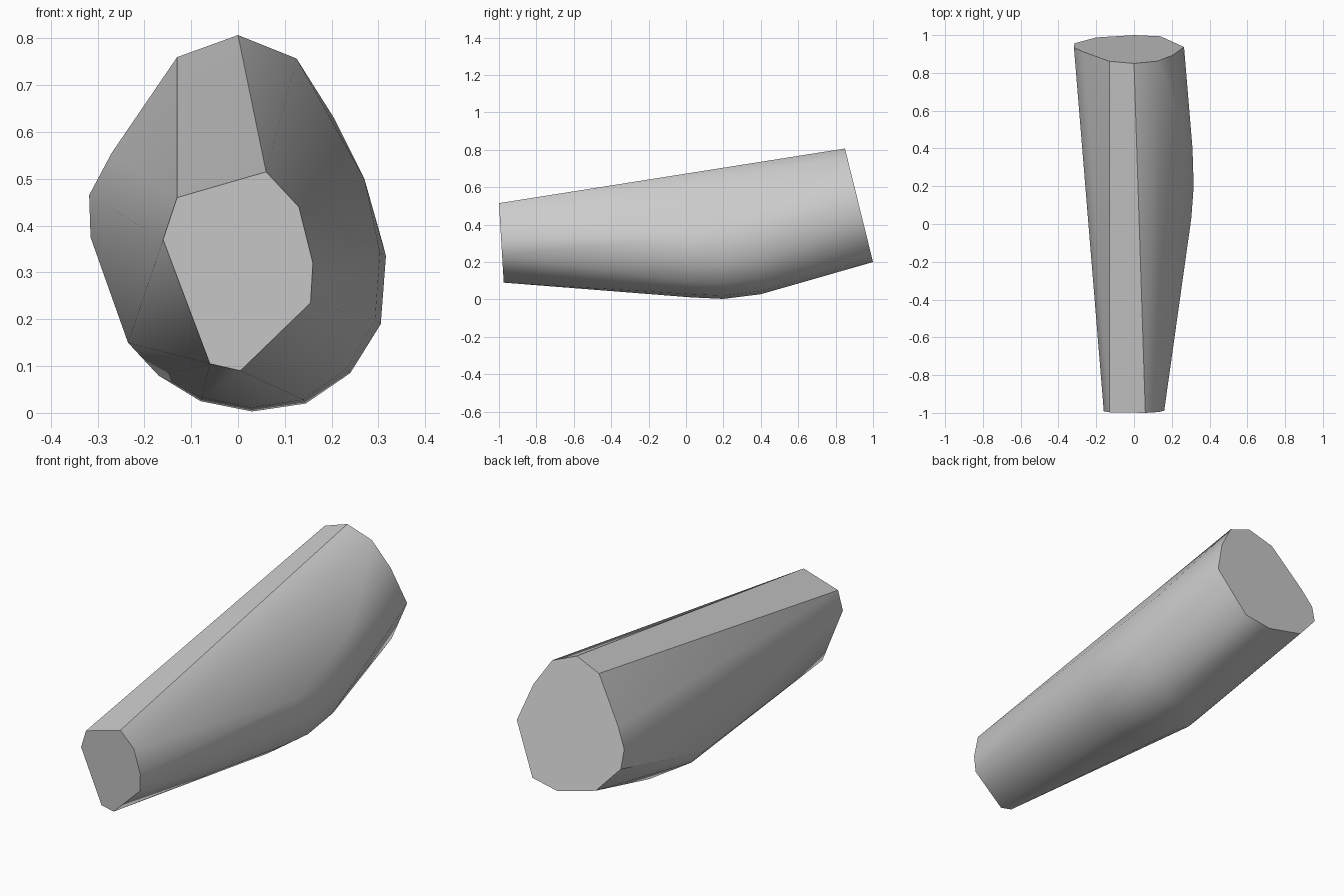
import bpy
import bmesh
import math

cube = bpy.data.objects.get("Cube")
if cube:
    bpy.data.objects.remove(cube, do_unlink=True)

# Cross-sections as (x, z) points
front_rim = [(-.13, .46), (.06, .515), (.13, .44), (.16, .32), (.155, .235),
             (.005, .09), (-.06, .105), (-.16, .37)]
back_rim = [(-.13, .76), (0, .807), (.125, .757), (.205, .63), (.265, .455),
            (.14, .225), (0, .2), (-.2, .25), (-.315, .375), (-.318, .465), (-.27, .555)]
# Swollen underside: (x, z) of the bulge, spread along y below
bulge = [(-.235, .15), (-.17, .08), (-.08, .025), (.03, .003), (.145, .02),
         (.24, .085), (.305, .19), (.316, .335)]


def front_point(x, z):
    return (x, -1 + (.515 - z) * .06, z)


def back_point(x, z):
    return (x, .85 + (.807 - z) * .247, z)


points = [front_point(*p) for p in front_rim] + [back_point(*p) for p in back_rim]
for x, z in bulge:
    points.append((x, .2, z))
    if x > -.1:
        # slightly slimmer neighbours in front of and behind the bulge
        points.append((x * .96, .03, z + .008))
        points.append((x * .98, .4, z + .025))
points.append((.27, .5, .5))

# Tapered limb shell
bm = bmesh.new()
for p in points:
    bm.verts.new(p)
hull = bmesh.ops.convex_hull(bm, input=bm.verts[:])
loose = [v for v in bm.verts if not v.link_faces]
bmesh.ops.delete(bm, geom=loose, context='VERTS')
bmesh.ops.dissolve_limit(bm, angle_limit=math.radians(1), verts=bm.verts[:], edges=bm.edges[:])
bmesh.ops.recalc_face_normals(bm, faces=bm.faces[:])
mesh = bpy.data.meshes.new("lower_limb")
bm.to_mesh(mesh)
bm.free()
limb = bpy.data.objects.new("lower_limb", mesh)
bpy.context.collection.objects.link(limb)

# Plain grey
grey = bpy.data.materials.new("plain_grey")
grey.use_nodes = True
colour = (.6, .6, .6, 1)
grey.diffuse_color = colour
grey.node_tree.nodes["Principled BSDF"].inputs["Base Color"].default_value = colour
mesh.materials.append(grey)

# Rounded sides with crisp rims and top strip
bpy.ops.object.select_all(action='DESELECT')
limb.select_set(True)
bpy.context.view_layer.objects.active = limb
bpy.ops.object.shade_smooth_by_angle(angle=math.radians(30))
